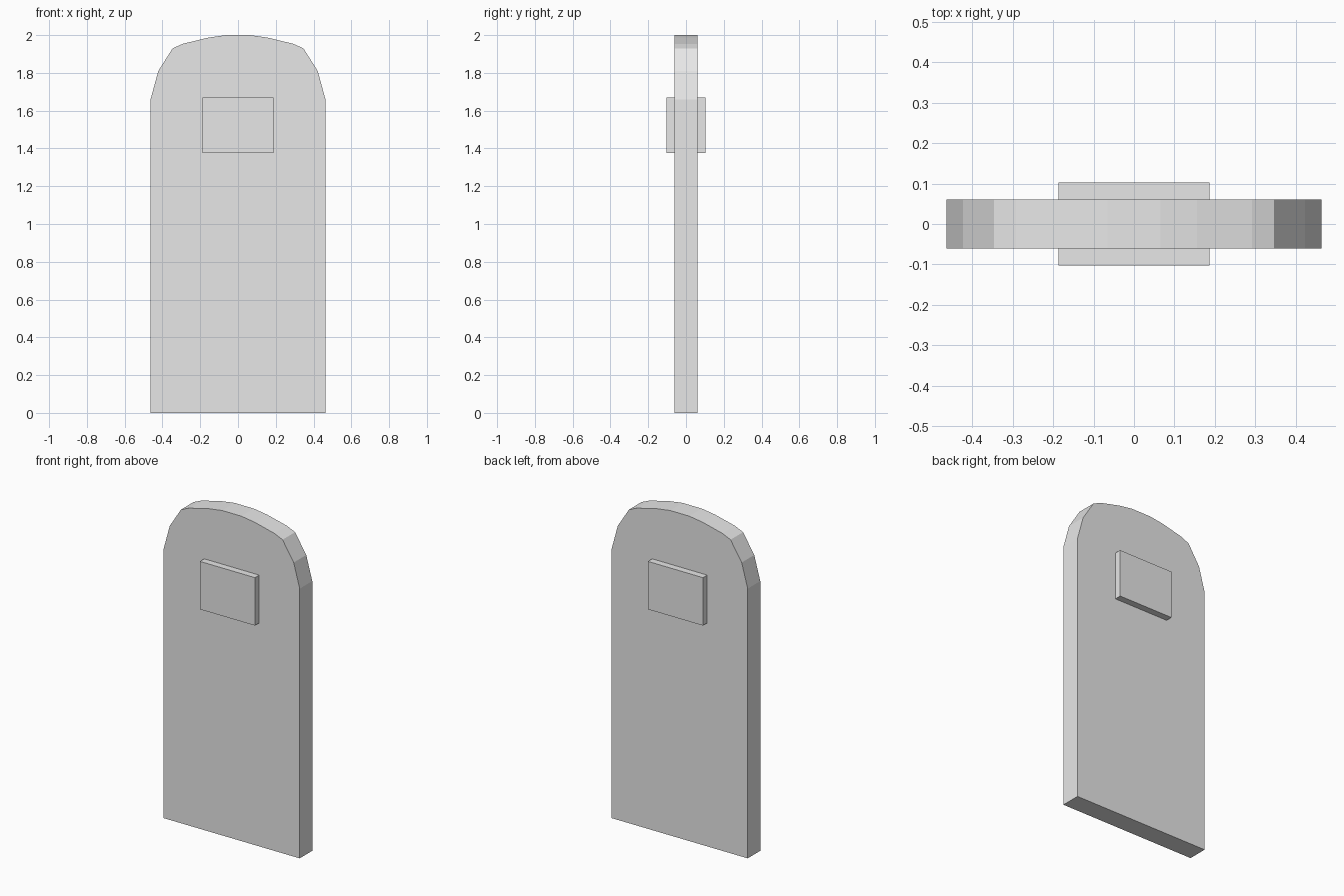
import bpy
import bmesh

default = bpy.data.objects.get("Cube")
if default:
    bpy.data.objects.remove(default, do_unlink=True)

# Plain stone grey
stone = bpy.data.materials.new("stone_grey")
stone.use_nodes = True
colour = (0.8, 0.8, 0.8, 1.0)
stone.diffuse_color = colour
stone.node_tree.nodes["Principled BSDF"].inputs["Base Color"].default_value = colour


def slab(name, half_profile, depth):
    """Mirror a right-hand (x, z) profile and extrude it along y, centred on y = 0."""
    outline = half_profile + [(-x, z) for x, z in reversed(half_profile)]
    bm = bmesh.new()
    front = bm.faces.new([bm.verts.new((x, -depth / 2, z)) for x, z in outline])
    moved = bmesh.ops.extrude_face_region(bm, geom=[front], use_keep_orig=True)["geom"]
    back_verts = [v for v in moved if isinstance(v, bmesh.types.BMVert)]
    bmesh.ops.translate(bm, verts=back_verts, vec=(0, depth, 0))
    bmesh.ops.recalc_face_normals(bm, faces=bm.faces)
    mesh = bpy.data.meshes.new(name)
    bm.to_mesh(mesh)
    bm.free()
    mesh.materials.append(stone)
    obj = bpy.data.objects.new(name, mesh)
    bpy.context.collection.objects.link(obj)
    return obj


# Upright slab with angled shoulders and a shallow arched top
slab("headstone_slab", [
    (0.463, 0), (0.463, 1.66), (0.422, 1.81), (0.346, 1.93),
    (0.292, 1.954), (0.156, 1.987), (0.065, 2.0),
], 0.122)

# Raised plaque passing through the slab, showing on both faces
slab("plaque", [(0.187, 1.375), (0.187, 1.67)], 0.205)
